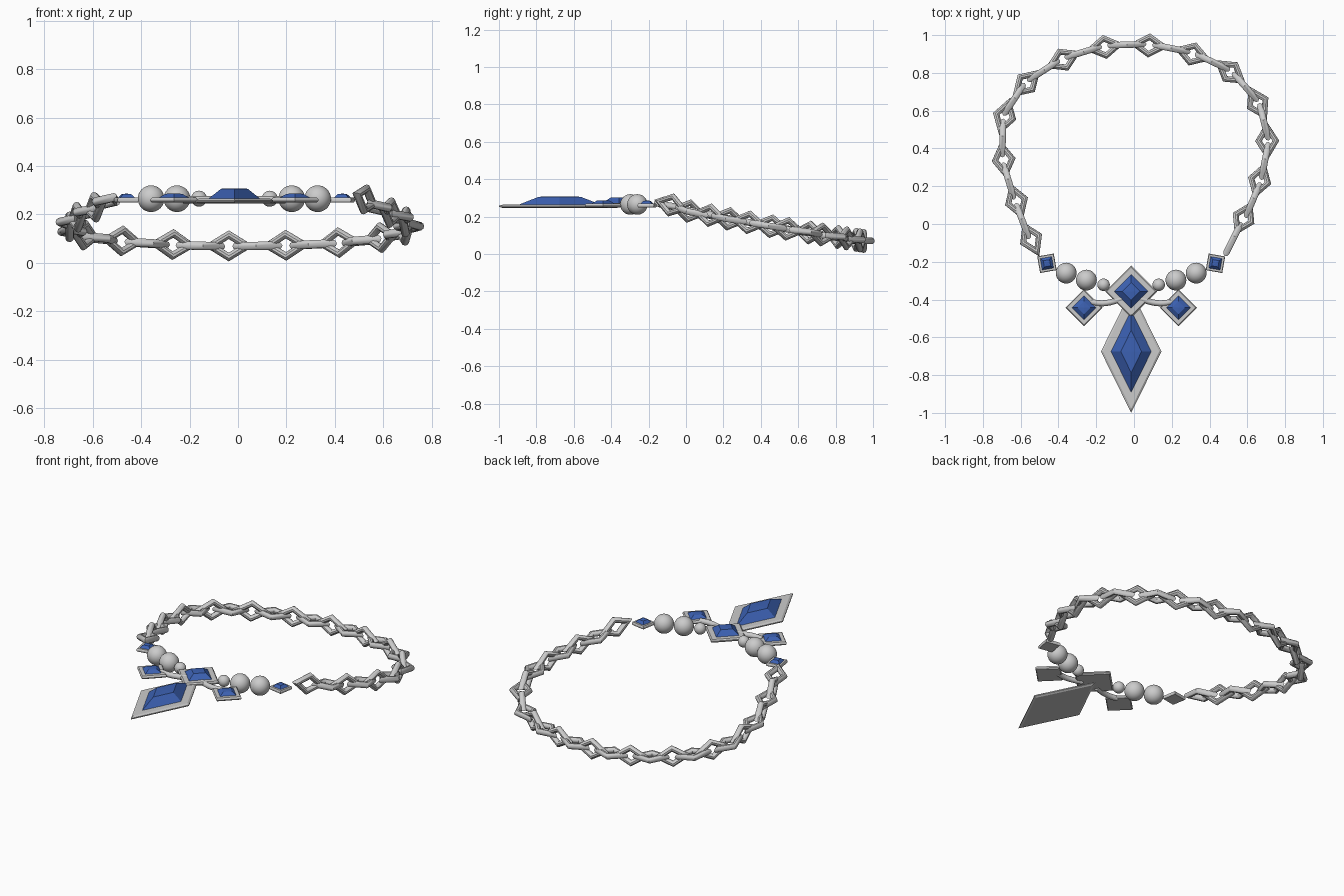
import bpy, bmesh, math
from mathutils import Vector, Matrix

if "Cube" in bpy.data.objects:
    bpy.data.objects.remove(bpy.data.objects["Cube"])

CX = -0.015   # centre line of the pendant group
blue = bpy.data.materials.new("blue_gem")
blue.diffuse_color = (0.045, 0.12, 0.45, 1)
blue.use_nodes = True
blue.node_tree.nodes["Principled BSDF"].inputs["Base Color"].default_value = blue.diffuse_color


def add_object(name, bm, mat=None, smooth=None):
    bmesh.ops.recalc_face_normals(bm, faces=bm.faces[:])
    me = bpy.data.meshes.new(name)
    bm.to_mesh(me)
    bm.free()
    ob = bpy.data.objects.new(name, me)
    bpy.context.collection.objects.link(ob)
    if mat:
        me.materials.append(mat)
    if smooth:
        bpy.ops.object.select_all(action='DESELECT')
        ob.select_set(True)
        bpy.context.view_layer.objects.active = ob
        bpy.ops.object.shade_smooth_by_angle(angle=math.radians(smooth))
    return ob


def diamond_loft(name, x, y, a, b, layers, rot=0, mat=None):
    """Stack of (scale, z) diamonds, capped at both ends."""
    bm = bmesh.new()
    m = Matrix.Translation((x, y, 0)) @ Matrix.Rotation(rot, 4, 'Z')
    rings = [[bm.verts.new(m @ Vector((a * s * cx, b * s * cy, z)))
              for cx, cy in ((1, 0), (0, 1), (-1, 0), (0, -1))] for s, z in layers]
    for r0, r1 in zip(rings, rings[1:]):
        for i in range(4):
            j = (i + 1) % 4
            bm.faces.new((r0[i], r0[j], r1[j], r1[i]))
    bm.faces.new(rings[0])
    bm.faces.new(rings[-1])
    return add_object(name, bm, mat)


def setting(name, x, y, a, b, gem, top, z=0.262, rot=0):
    # metal plate with a sloping rim, then the faceted stone
    diamond_loft(name + "_plate", x, y, a, b,
                 [(0.93, z - 0.012), (1, z - 0.006), (1, z), (0.93, z + 0.007), (gem, z + 0.007)], rot)
    diamond_loft(name + "_gem", x, y, a * gem, b * gem,
                 [(1, z + 0.004), (0.5, top - 0.002), (0.04, top)], rot, blue)


# pendant, centre stone and paired stones
setting("pendant", CX, -0.675, 0.16, 0.325, 0.69, 0.308, 0.258)
setting("centre_stone", CX, -0.357, 0.138, 0.138, 0.68, 0.303, 0.266)
for s, side in ((-1, "left"), (1, "right")):
    setting(side + "_stone", CX + s * 0.25, -0.443, 0.098, 0.098, 0.7, 0.287)
    setting(side + "_end_stone", CX + s * 0.446, -0.208, 0.063, 0.063, 0.75, 0.286,
            rot=s * math.radians(35))

    # beads
    for i, (dx, y, r) in enumerate(((0.146, -0.322, 0.033), (0.237, -0.297, 0.055), (0.344, -0.26, 0.055))):
        bm = bmesh.new()
        bmesh.ops.create_uvsphere(bm, u_segments=32, v_segments=16, radius=r,
                                  matrix=Matrix.Translation((CX + s * dx, y, 0.265)))
        add_object(f"{side}_bead_{i + 1}", bm, smooth=60)

    # curved arm joining side stone to centre
    cu = bpy.data.curves.new(side + "_arm", 'CURVE')
    cu.dimensions = '3D'
    cu.bevel_depth = 0.016
    cu.bevel_resolution = 3
    cu.use_fill_caps = True
    sp = cu.splines.new('POLY')
    sp.points.add(8)
    for i, p in enumerate(sp.points):
        t = i / 8
        p.co = (CX + s * (0.05 + 0.16 * t), -0.395 - 0.025 * math.sin(math.pi * t * 0.75), 0.26, 1)
    bpy.context.collection.objects.link(bpy.data.objects.new(side + "_arm", cu))


# chain: flat links at these plan points, upright links between them
flat = [(-.545, -.08), (-.622, .12), (-.69, .34), (-.685, .57), (-.57, .745), (-.375, .87),
        (-.155, .937), (.08, .945), (.31, .90), (.51, .805), (.655, .64), (.705, .44),
        (.665, .23), (.58, .03)]


def chain_z(y):
    return 0.26 - 0.19 * min(1, max(0, (y + 0.1) / 1.04)) ** 0.85


centres = []
for i, (x, y) in enumerate(flat):
    centres.append(Vector((x, y, chain_z(y))))
    if i + 1 < len(flat):
        nx, ny = flat[i + 1]
        # push midpoint slightly outwards to follow the curve
        mx, my = (x + nx) / 2, (y + ny) / 2
        out = Vector((mx, my - 0.42, 0)).normalized() * 0.008
        centres.append(Vector((mx + out.x, my + out.y, chain_z(my))))
centres.append(Vector((0.525, -0.08, 0.262)))


def chain_link(index, centre, tangent, upright):
    A, B, H, W, N = 0.104, 0.064, 0.018, 0.56, 10
    side = Vector((0, 0, 1)).cross(tangent).normalized()
    up = tangent.cross(side)
    u, n = (up, side) if upright else (side, up)
    bm = bmesh.new()
    rings = []
    for cx, cy in ((1, 0), (0, 1), (-1, 0), (0, -1)):
        ring = []
        for k in range(N):
            t = 2 * math.pi * k / N
            d = 1 - W / 2 + W / 2 * math.cos(t)
            ring.append(bm.verts.new(centre + tangent * A * d * cx + u * B * d * cy + n * H * math.sin(t)))
        rings.append(ring)
    for i in range(4):
        r0, r1 = rings[i], rings[(i + 1) % 4]
        for k in range(N):
            j = (k + 1) % N
            bm.faces.new((r0[k], r0[j], r1[j], r1[k]))
    add_object(f"chain_link_{index + 1:02d}", bm, smooth=40)


for i, c in enumerate(centres):
    a = centres[max(i - 1, 0)]
    b = centres[min(i + 1, len(centres) - 1)]
    chain_link(i, c, (b - a).normalized(), i % 2 == 1)
